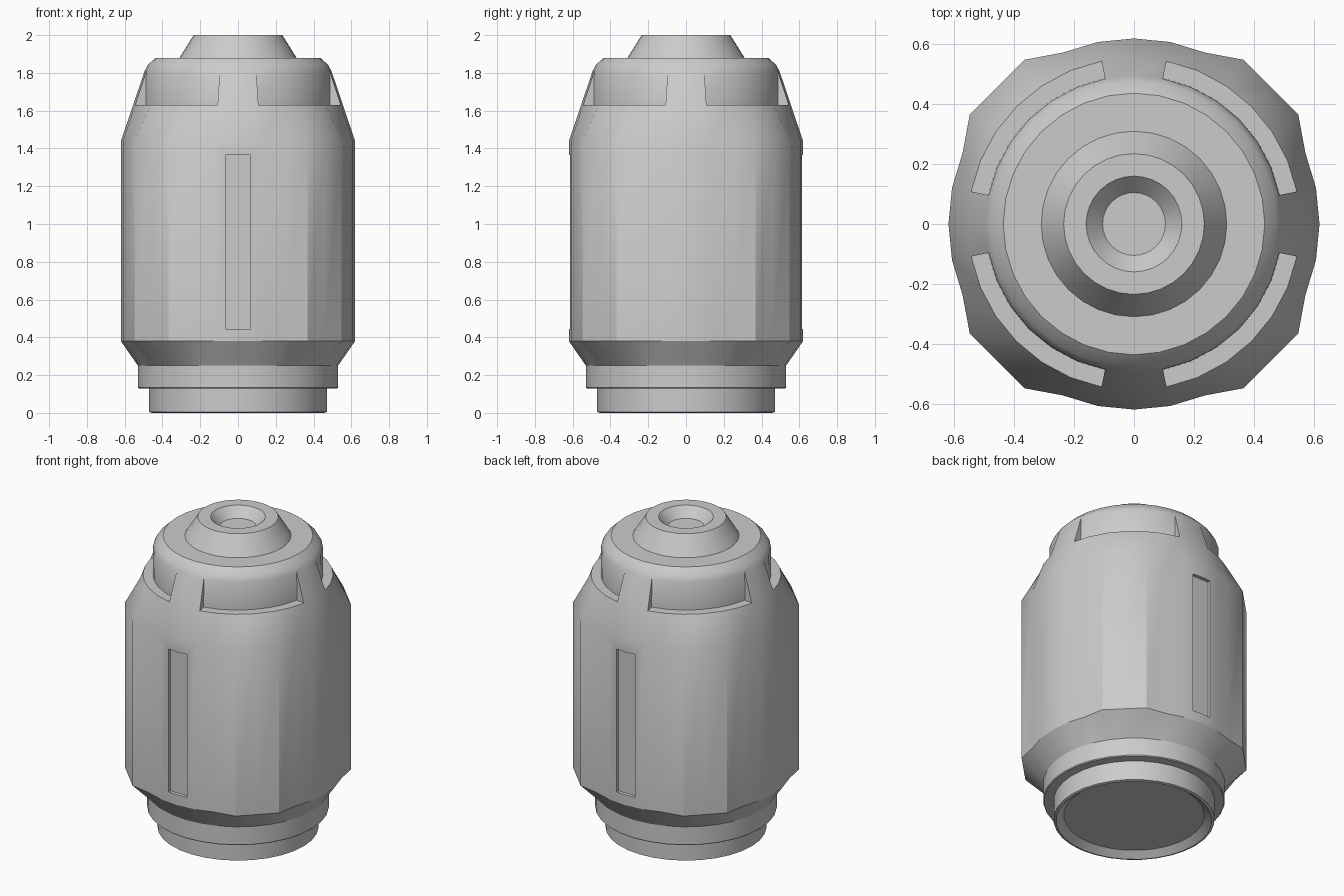
import bpy, bmesh, math

if "Cube" in bpy.data.objects:
    bpy.data.objects.remove(bpy.data.objects["Cube"])

N = 32  # sides of the body; eight per quarter

mat = bpy.data.materials.new("grey metal")
mat.diffuse_color = (0.6, 0.6, 0.6, 1)
mat.use_nodes = True
mat.node_tree.nodes["Principled BSDF"].inputs["Base Color"].default_value = mat.diffuse_color

bm = bmesh.new()


def ring(z, r, corner=None):
    """One loop of vertices; the diagonal corners may be pushed out into flat panels."""
    verts = []
    for i in range(N):
        a, rad = 2 * math.pi * i / N, r
        if corner and i % 8 in (3, 5):
            rad = corner
        elif corner and i % 8 == 4:
            rad = corner * math.cos(2 * math.pi / N)
        verts.append(bm.verts.new((rad * math.cos(a), rad * math.sin(a), z)))
    return verts


def bridge(a, b, wide=None):
    """Join two loops; next to the panels, split the quads into clean triangles."""
    other = b if wide is a else a
    for i in range(N):
        j = (i + 1) % N
        if wide and i % 8 in (2, 5):
            p, q = (i, j) if i % 8 == 2 else (j, i)  # p on the circle, q on the panel
            bm.faces.new((wide[p], wide[q], other[q]))
            bm.faces.new((wide[p], other[q], other[p]))
        else:
            bm.faces.new((a[i], a[j], b[j], b[i]))


def stack(rings):
    for a, b in zip(rings, rings[1:]):
        bridge(a, b)


# base: recessed underside, foot and collar
base = [ring(z, r) for z, r in [(0.035, 0.41), (0, 0.455), (0.005, 0.47), (0.13, 0.47),
                                (0.13, 0.525), (0.135, 0.53), (0.25, 0.53)]]
bm.faces.new(base[0])
stack(base)

# main drum with four flat corner panels
low = ring(0.38, 0.62, 0.66)
high = ring(1.44, 0.62, 0.66)
shoulder = ring(1.63, 0.555)
bridge(base[-1], low, low)
bridge(low, high)
bridge(high, shoulder, high)

# cap and nozzle with a dished top
cap = [ring(z, r) for z, r in [(1.81, 0.495), (1.842, 0.477), (1.88, 0.437), (1.88, 0.31),
                               (2.0, 0.235), (2.0, 0.16), (1.94, 0.105)]]
stack(cap)
bm.faces.new(cap[-1])

# sloped band with four curved notches
inner = ring(1.63, 0.497)
top = cap[0]
for i in range(N):
    j, k = (i + 1) % N, i % 8
    if k in (0, 7):
        bm.faces.new((shoulder[i], shoulder[j], top[j], top[i]))
    else:
        bm.faces.new((shoulder[i], shoulder[j], inner[j], inner[i]))
        bm.faces.new((inner[i], inner[j], top[j], top[i]))
    if k in (1, 7):
        bm.faces.new((shoulder[i], inner[i], top[i]))
bmesh.ops.delete(bm, geom=[v for v in bm.verts if not v.link_faces], context='VERTS')
bmesh.ops.recalc_face_normals(bm, faces=bm.faces[:])

mesh = bpy.data.meshes.new("canister_body")
bm.to_mesh(mesh)
bm.free()
mesh.materials.append(mat)
body = bpy.data.objects.new("canister_body", mesh)
bpy.context.collection.objects.link(body)

# long shallow slots cut into the front and back
for s in (-1, 1):
    bpy.ops.mesh.primitive_cube_add(size=1, location=(0, s * 0.645, 0.905))
    cutter = bpy.context.object
    cutter.name = "slot_cutter"
    cutter.scale = (0.13, 0.1, 0.92)
    cutter.hide_render = True
    cutter.data.materials.append(mat)
    bpy.context.view_layer.update()
    mod = body.modifiers.new("slot", 'BOOLEAN')
    mod.operation = 'DIFFERENCE'
    mod.solver = 'EXACT'
    mod.object = cutter
    bpy.ops.object.select_all(action='DESELECT')
    body.select_set(True)
    bpy.context.view_layer.objects.active = body
    bpy.ops.object.modifier_apply(modifier=mod.name)
    bpy.data.objects.remove(cutter, do_unlink=True)

bpy.ops.object.shade_smooth_by_angle(angle=math.radians(32))
